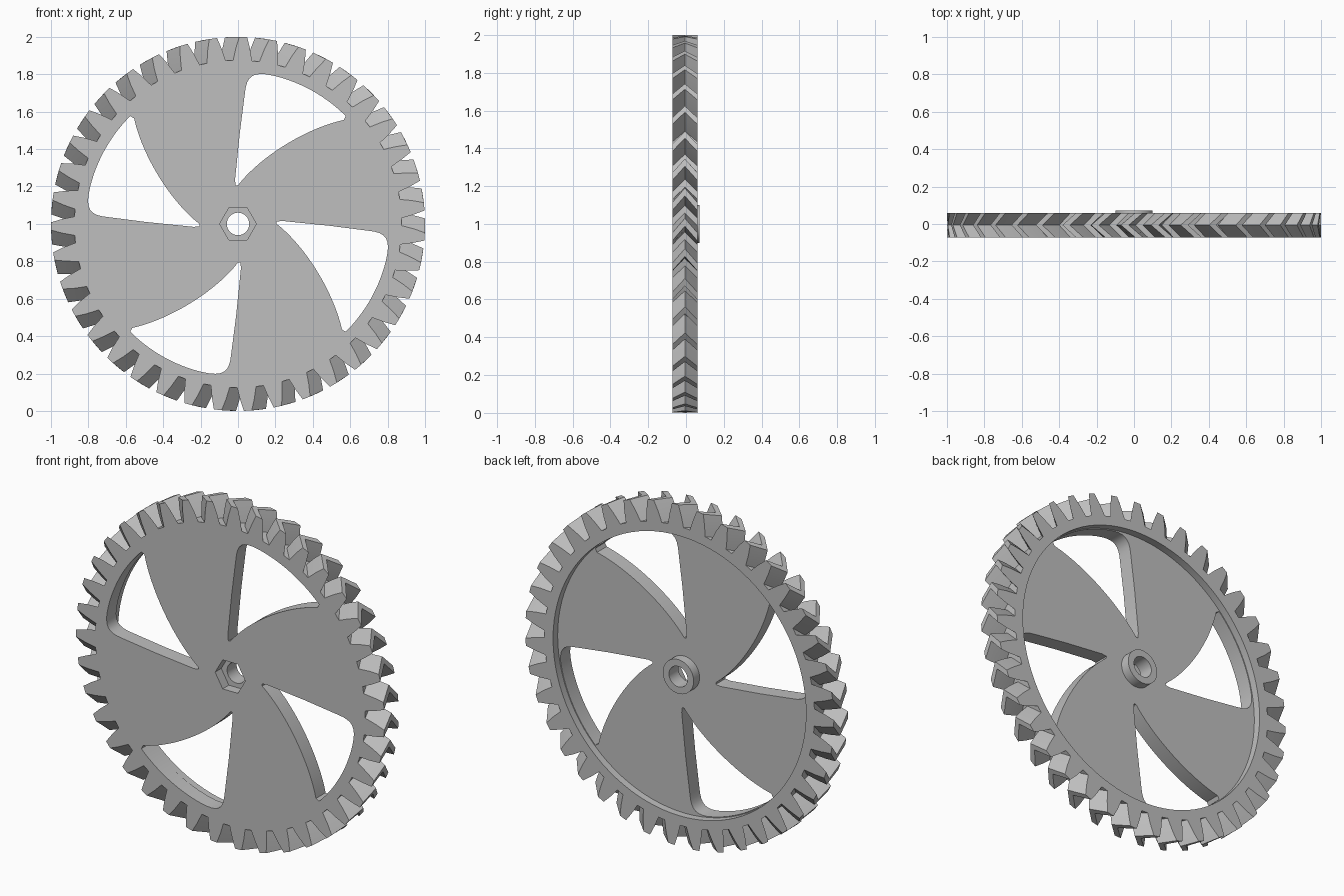
import bpy, bmesh
from math import cos, sin, pi, radians
from mathutils import Vector
from mathutils.geometry import interpolate_bezier

if "Cube" in bpy.data.objects:
    bpy.data.objects.remove(bpy.data.objects["Cube"], do_unlink=True)

GREY = bpy.data.materials.new("light_grey")
GREY.use_nodes = True
GREY.diffuse_color = (0.52, 0.52, 0.52, 1)
GREY.node_tree.nodes["Principled BSDF"].inputs["Base Color"].default_value = (0.52, 0.52, 0.52, 1)

FRONT, MIDDLE, BACK, HUB_BACK = -0.072, -0.006, 0.06, 0.072
WEB_BACK = 0.017
CENTRE_Z = 1.0
TEETH = 39


def polar(r, a):
    return (r * cos(a), r * sin(a))


def turn(points, a):
    return [(x * cos(a) - z * sin(a), x * sin(a) + z * cos(a)) for x, z in points]


def loft(name, layers):
    """Solid through matching outlines, each given as (points, y)."""
    bm = bmesh.new()
    rings = [[bm.verts.new((x, y, z + CENTRE_Z)) for x, z in pts] for pts, y in layers]
    n = len(rings[0])
    for a, b in zip(rings, rings[1:]):
        for i in range(n):
            j = (i + 1) % n
            bm.faces.new((a[i], a[j], b[j], b[i]))
    bm.faces.new(rings[0])
    bm.faces.new(rings[-1])
    bmesh.ops.recalc_face_normals(bm, faces=bm.faces)
    mesh = bpy.data.meshes.new(name)
    bm.to_mesh(mesh)
    bm.free()
    mesh.materials.append(GREY)
    obj = bpy.data.objects.new(name, mesh)
    bpy.context.collection.objects.link(obj)
    return obj


def circle(r, n):
    return [polar(r, 2 * pi * i / n) for i in range(n)]


def cut(obj, cutter):
    mod = obj.modifiers.new(cutter.name, 'BOOLEAN')
    mod.operation = 'DIFFERENCE'
    mod.solver = 'EXACT'
    mod.object = cutter
    bpy.context.view_layer.objects.active = obj
    bpy.ops.object.modifier_apply(modifier=mod.name)


# Toothed disc with a herringbone twist
tooth = [(0.875, -3.3), (0.94, -2.3), (1.0, -1.2), (1.0, 1.2), (0.94, 2.3), (0.875, 3.3)]
outline = [polar(r, radians(88.4 + a) + 2 * pi * k / TEETH)
           for k in range(TEETH) for r, a in tooth]
gear = loft("gear_wheel", [(outline, FRONT),
                           (turn(outline, radians(4.4)), MIDDLE),
                           (outline, BACK)])

# Curved window between spokes: straight side, rounded corner, rim arc, swept side
corner = interpolate_bezier(Vector((0.037, 0.70)), Vector((0.045, 0.78)),
                            Vector((0.07, 0.809)), Vector((0.15, 0.80)), 8)
swept = interpolate_bezier(Vector((0.565, 0.556)), Vector((0.36, 0.51)),
                           Vector((0.12, 0.36)), Vector((0.0, 0.207)), 20)
window = [(-0.012, 0.205), (-0.016, 0.235), (0.01, 0.49)]
window += [tuple(p) for p in corner]
window += [polar(0.815, radians(78 - 33 * i / 14)) for i in range(1, 15)]
window += [tuple(p) for p in swept]

cutters = [loft("recess_cutter", [(circle(0.82, 96), WEB_BACK), (circle(0.82, 96), 0.2)]),
           loft("nut_cutter", [(circle(0.098, 6), -0.2), (circle(0.098, 6), -0.015)])]
for k in range(4):
    pts = turn(window, k * pi / 2)
    cutters.append(loft("window_cutter", [(pts, -0.25), (pts, 0.25)]))
bore = loft("bore_cutter", [(circle(0.06, 40), -0.3), (circle(0.06, 40), 0.3)])
for c in cutters + [bore]:
    c.hide_render = True
    cut(gear, c)

# Round hub boss on the back
hub = loft("hub_boss", [(circle(0.1, 48), 0.0), (circle(0.1, 48), HUB_BACK)])
cut(hub, bore)

for c in cutters + [bore]:
    bpy.data.objects.remove(c, do_unlink=True)

bpy.ops.object.select_all(action='DESELECT')
for obj in (gear, hub):
    obj.select_set(True)
bpy.context.view_layer.objects.active = gear
bpy.ops.object.shade_smooth_by_angle(angle=radians(20))
